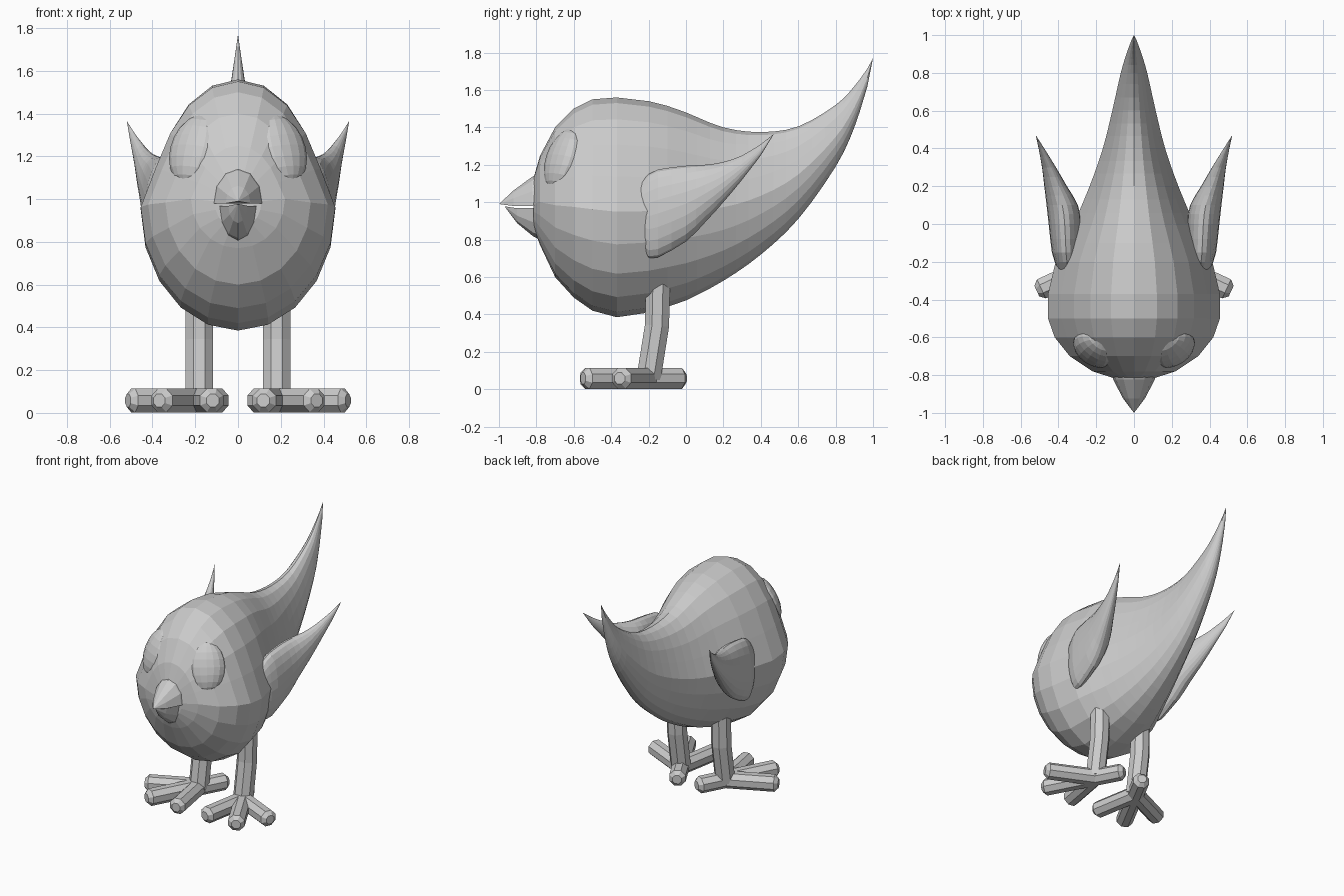
import bpy
import bmesh
from math import sin, cos, pi
from mathutils import Vector, Matrix

if "Cube" in bpy.data.objects:
    bpy.data.objects.remove(bpy.data.objects["Cube"], do_unlink=True)


def finish(name, bm, side=1):
    """Turn a bmesh into an object; side=-1 mirrors it across x."""
    for v in bm.verts:
        v.co.x *= side
    bmesh.ops.recalc_face_normals(bm, faces=bm.faces[:])
    mesh = bpy.data.meshes.new(name)
    bm.to_mesh(mesh)
    bm.free()
    obj = bpy.data.objects.new(name, mesh)
    bpy.context.collection.objects.link(obj)
    return obj


def loft(bm, rings, tip=None):
    """Skin a list of rings, with a flat start and a flat or pointed end."""
    loops = [[bm.verts.new(p) for p in ring] for ring in rings]
    n = len(loops[0])
    for a, b in zip(loops, loops[1:]):
        for i in range(n):
            j = (i + 1) % n
            bm.faces.new((a[i], a[j], b[j], b[i]))
    bm.faces.new(loops[0])
    if tip is None:
        bm.faces.new(loops[-1])
    else:
        point = bm.verts.new(tip)
        for i in range(n):
            bm.faces.new((loops[-1][i], loops[-1][(i + 1) % n], point))


def refine(rows, start, steps):
    """Smoothly add rows between the given ones, from y = start onwards."""
    rows = [Vector(r) for r in rows]
    out = []
    for i in range(len(rows) - 1):
        a, b = rows[i], rows[i + 1]
        before = rows[max(i - 1, 0)]
        after = rows[min(i + 2, len(rows) - 1)]
        count = steps if a[0] >= start else 1
        for k in range(count):
            t = k / count
            out.append(a * (1 - t) + b * t if k == 0 else 0.5 * (
                2 * a + (b - before) * t
                + (2 * before - 5 * a + 4 * b - after) * t ** 2
                + (3 * a - before - 3 * b + after) * t ** 3))
    out.append(rows[-1])
    return out


def slice_ring(y, low, high, x, half, n, middle=0.5, taper=0.0):
    """Upright egg-shaped slice; taper narrows the upper part."""
    zc = low + middle * (high - low)
    ring = []
    for i in range(n):
        a = 2 * pi * i / n
        c, s = cos(a), sin(a)
        width = half * (1 - taper * min(1, max(0, s) / 0.4))
        ring.append((x + width * c, y, zc + s * (high - zc if s > 0 else zc - low)))
    return ring


def tube(bm, points, radius, sides=8):
    """Faceted tube along a path with a blunt rounded far end."""
    pts = [Vector(p) for p in points]
    end = (pts[-1] - pts[-2]).normalized()
    stations = [(p, radius) for p in pts] + [(pts[-1] + end * radius * 0.45, radius * 0.55)]
    rings = []
    for i, (p, r) in enumerate(stations):
        d = (stations[min(i + 1, len(stations) - 1)][0] - stations[max(i - 1, 0)][0]).normalized()
        ref = Vector((0, 0, 1)) if abs(d.z) < 0.7 else Vector((1, 0, 0))
        u = d.cross(ref).normalized()
        w = u.cross(d)
        rings.append([p + r * (u * cos(a) + w * sin(a))
                      for a in ((k + 0.5) * 2 * pi / sides for k in range(sides))])
    loft(bm, rings)


# Body and upswept tail: y, bottom, top, half width
body_rows = [
    (-0.815, 0.86, 1.13, 0.11), (-0.78, 0.77, 1.25, 0.22), (-0.7, 0.6, 1.4, 0.34),
    (-0.6, 0.49, 1.5, 0.42), (-0.5, 0.42, 1.55, 0.455), (-0.37, 0.385, 1.56, 0.455),
    (-0.2, 0.41, 1.54, 0.415), (-0.1, 0.44, 1.515, 0.37), (0, 0.475, 1.48, 0.32),
    (0.2, 0.58, 1.4, 0.235), (0.4, 0.72, 1.375, 0.165), (0.6, 0.91, 1.405, 0.115),
    (0.8, 1.19, 1.52, 0.07), (0.9, 1.4, 1.62, 0.04), (0.97, 1.62, 1.715, 0.015)]
bm = bmesh.new()
loft(bm, [slice_ring(y, lo, hi, 0, half, 20, 0.48, 0.14)
          for y, lo, hi, half in refine(body_rows, 0, 3)], (0, 1, 1.77))
finish("body", bm)

# Beak: two half cones with a parting line
for name, tip, half, rise, drop in (
        ("upper_beak", -1, 0.11, 0.155, 0.0),
        ("lower_beak", -0.97, 0.085, -0.15, 0.012)):
    rings = []
    for t, size in ((0, 1.12), (0.2, 1), (0.65, 0.53)):
        y = -0.78 + t * (tip + 0.78)
        rings.append([(half * size * cos(pi * i / 6), y,
                       0.98 - drop + rise * size * sin(pi * i / 6)) for i in range(7)])
    bm = bmesh.new()
    loft(bm, rings, (0, tip, 0.99 - drop))
    finish(name, bm)

# Wing: y, bottom, top, centre x, half thickness
wing_rows = [
    (-0.25, 0.76, 1.1, 0.35, 0.05), (-0.2, 0.7, 1.15, 0.355, 0.065),
    (-0.15, 0.705, 1.175, 0.36, 0.075), (0, 0.79, 1.195, 0.367, 0.085),
    (0.1, 0.89, 1.2, 0.38, 0.083), (0.2, 1, 1.215, 0.415, 0.06),
    (0.3, 1.12, 1.25, 0.45, 0.037), (0.4, 1.25, 1.31, 0.49, 0.015)]
# Toe spread, measured from straight ahead, with lengths
toes = {"inner": (-10, 0.34), "middle": (28, 0.37), "outer": (65, 0.34), "back": (208, 0.19)}
ankle = Vector((0.182, -0.2, 0.058))

for label, side in (("left", 1), ("right", -1)):
    # Wing
    bm = bmesh.new()
    loft(bm, [slice_ring(y, lo, hi, x, half, 20)
              for y, lo, hi, x, half in refine(wing_rows, -0.2, 2)], (0.52, 0.47, 1.365))
    finish(label + "_wing", bm, side)

    # Eye: flattened ball set against the head
    out = Vector((0.5, -0.75, 0.35)).normalized()
    up = Vector((-0.2, 0.25, 1))
    up = (up - out * up.dot(out)).normalized()
    across = up.cross(out)
    frame = Matrix((across * 0.125, out * 0.07, up * 0.172)).transposed().to_4x4()
    bm = bmesh.new()
    bmesh.ops.create_uvsphere(bm, u_segments=16, v_segments=10, radius=1,
                              matrix=Matrix.Translation((0.207, -0.66, 1.23)) @ frame)
    finish(label + "_eye", bm, side)

    # Leg
    bm = bmesh.new()
    tube(bm, [ankle, (0.182, -0.155, 0.34), (0.182, -0.15, 0.56)], 0.07)
    finish(label + "_leg", bm, side)

    # Toes
    for toe, (degrees, length) in toes.items():
        a = degrees * pi / 180
        bm = bmesh.new()
        tube(bm, [ankle, ankle + length * Vector((sin(a), -cos(a), 0))], 0.06)
        finish(f"{label}_{toe}_toe", bm, side)
